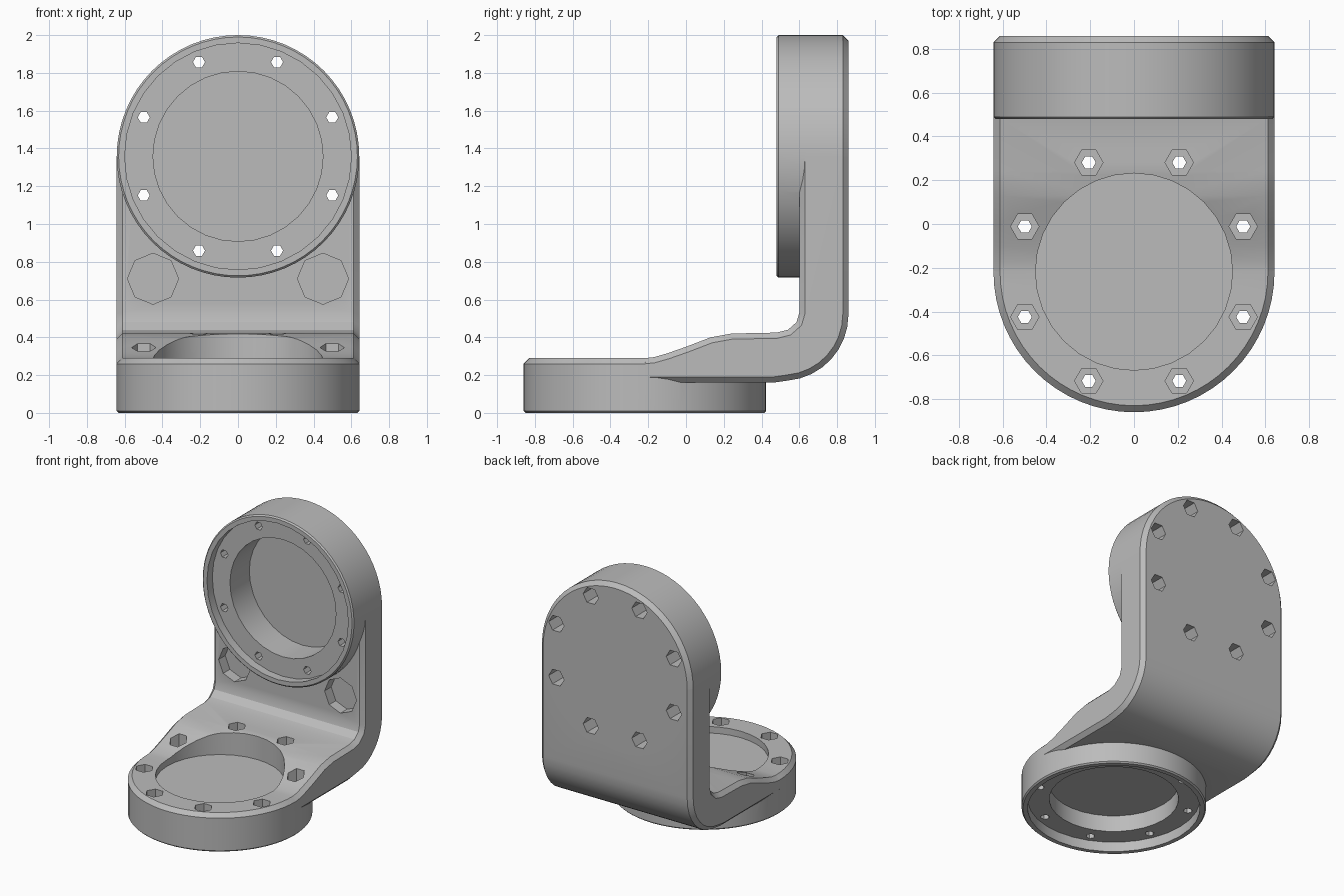
import bpy, bmesh, math
from mathutils import Matrix, Vector

if "Cube" in bpy.data.objects:
    bpy.data.objects.remove(bpy.data.objects["Cube"])

R = 0.642         # flange radius
LIP = 0.6         # inside of the raised rim
STEP = 0.065      # depth of the face behind the rim
BORE = 0.45       # recess radius
BOLT = 0.54       # bolt circle radius
CH = 0.03         # edge chamfer
UPPER, LOWER = 1.358, -0.218   # flange centres (z and y)


def flat_axis(x=0, y=LOWER):
    return Matrix.Translation((x, y, 0))


def upright_axis(x=0, z=UPPER):
    return Matrix.Translation((x, 0, z)) @ Matrix.Rotation(-math.pi / 2, 4, 'X')


def loft(bm, rings):
    """Closed solid through rings of equally many points."""
    rings = [[bm.verts.new(p) for p in ring] for ring in rings]
    for low, high in zip(rings, rings[1:]):
        for i in range(len(low)):
            j = (i + 1) % len(low)
            bm.faces.new((low[i], low[j], high[j], high[i]))
    bm.faces.new(rings[0][::-1])
    bm.faces.new(rings[-1])


def lathe(bm, profile, segments, matrix):
    """Solid of revolution from (radius, height) pairs."""
    angles = [2 * math.pi * i / segments for i in range(segments)]
    loft(bm, [[matrix @ Vector((r * math.cos(a), r * math.sin(a), h)) for a in angles]
              for r, h in profile])


def inset(points, open_edges, amount):
    """Move each edge of a clockwise outline inward, except the open ones."""
    n = len(points)
    pts = [Vector(p) for p in points]
    result = []
    for i in range(n):
        normals = []
        for e in ((i - 1) % n, i):
            if e not in open_edges:
                d = (pts[(e + 1) % n] - pts[e]).normalized()
                normals.append(Vector((-d.y, d.x)))
        mid = sum(normals, Vector((0, 0))).normalized()
        result.append(pts[i] + mid * (amount / mid.dot(normals[0])))
    return result


def finish(bm, name):
    bmesh.ops.recalc_face_normals(bm, faces=bm.faces)
    mesh = bpy.data.meshes.new(name)
    bm.to_mesh(mesh)
    bm.free()
    obj = bpy.data.objects.new(name, mesh)
    bpy.context.collection.objects.link(obj)
    return obj


def disc(name, low, high, low_ch, high_ch, matrix):
    bm = bmesh.new()
    lathe(bm, [(R - low_ch, low), (R, low + low_ch), (R, high - high_ch), (R - high_ch, high)],
          64, matrix)
    return finish(bm, name)


def combine(target, tool, operation):
    mod = target.modifiers.new("cut", 'BOOLEAN')
    mod.operation = operation
    mod.solver = 'EXACT'
    mod.object = tool
    bpy.context.view_layer.objects.active = target
    bpy.ops.object.modifier_apply(modifier=mod.name)
    bpy.data.objects.remove(tool)


# Bent plate: side profile (y, z) lofted across x with chamfered long edges
inner = [(0.6, UPPER), (0.6, 0.53), (0.585, 0.48), (0.54, 0.44), (0.48, 0.425),
         (0.24, 0.42), (0.13, 0.4), (0, 0.35), (-0.1, 0.315), (-0.17, 0.295), (LOWER, 0.29)]
outer = [(LOWER, 0.16), (0.46, 0.16)]
for i in range(9):
    a = math.radians(-85 + 85 * i / 8)
    outer.append((0.51 + 0.35 * math.cos(a), 0.52 + 0.35 * math.sin(a)))
outer.append((0.86, UPPER))
full = inner + outer
slim = inset(full, {len(inner) - 1, len(full) - 1}, CH)
bm = bmesh.new()
loft(bm, [[(x, y, z) for y, z in outline]
          for x, outline in ((-R, slim), (CH - R, full), (R - CH, full), (R, slim))])
bracket = finish(bm, "angle_bracket")

# Round flanges at both ends
combine(bracket, disc("lower_flange", 0, 0.29, 0.01, CH, flat_axis()), 'UNION')
combine(bracket, disc("upper_flange", 0.48, 0.86, 0.01, CH, upright_axis()), 'UNION')

# Stepped recesses behind the rims, and the pocket above the lower flange
bm = bmesh.new()
for start, face, floor, axis in ((-0.1, STEP + 0.01, 0.2, flat_axis()),
                                 (0.3, 0.48 + STEP, 0.78, upright_axis())):
    lathe(bm, [(LIP, start), (LIP, face), (BORE, face), (BORE, floor)], 32, axis)
lathe(bm, [(BORE, 0.24), (BORE, 0.6)], 32, flat_axis())
combine(bracket, finish(bm, "recess_cutters"), 'DIFFERENCE')

# Stepped bolt holes and corner pockets
bm = bmesh.new()
for k in range(8):
    a = math.radians(22.5 + 45 * k)
    dx, dy = BOLT * math.cos(a), BOLT * math.sin(a)
    for low, step, high, axis in ((-0.1, 0.14, 0.6, flat_axis(dx, LOWER + dy)),
                                  (0.3, 0.65, 1, upright_axis(dx, UPPER + dy))):
        lathe(bm, [(0.032, low), (0.032, step), (0.065, step), (0.065, high)], 6, axis)
for x in (-0.45, 0.45):
    lathe(bm, [(0.135, 0.5), (0.135, 0.68)], 8, upright_axis(x, 0.71))
combine(bracket, finish(bm, "hole_cutters"), 'DIFFERENCE')

# Single grey finish
grey = bpy.data.materials.new("plain_grey")
grey.use_nodes = True
colour = (0.5, 0.5, 0.5, 1)
grey.diffuse_color = colour
grey.node_tree.nodes["Principled BSDF"].inputs["Base Color"].default_value = colour
bracket.data.materials.clear()
bracket.data.materials.append(grey)

bpy.ops.object.select_all(action='DESELECT')
bracket.select_set(True)
bpy.context.view_layer.objects.active = bracket
bpy.ops.object.shade_smooth_by_angle(angle=math.radians(25))
